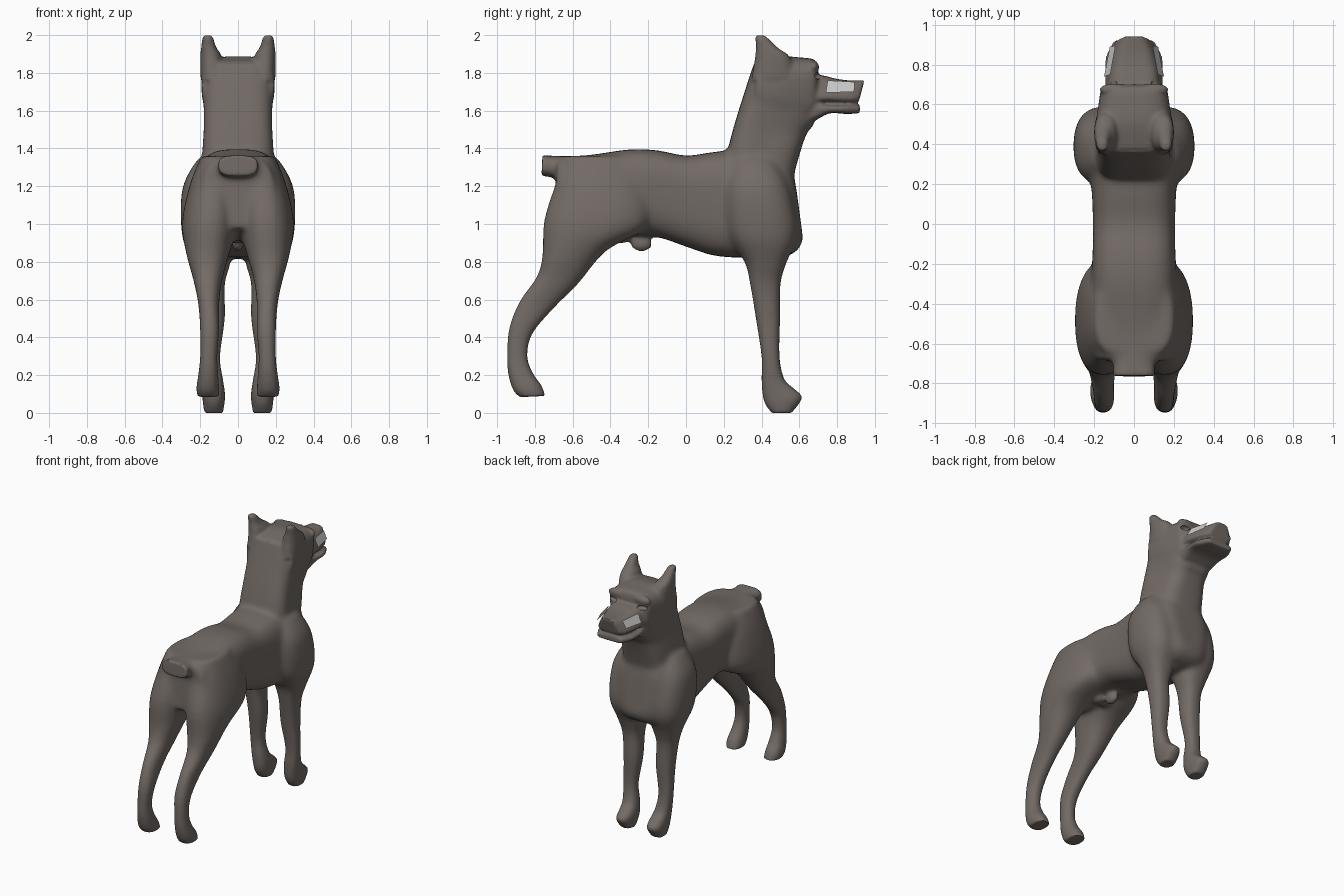
import bpy, bmesh, math
from mathutils import Vector

if "Cube" in bpy.data.objects:
    bpy.data.objects.remove(bpy.data.objects["Cube"])


def smooth_rows(rows, steps=4):
    """Catmull-Rom interpolation of section rows."""
    rows = [Vector(r) for r in rows]
    out = []
    for i in range(len(rows) - 1):
        p0, p1, p2 = rows[max(i - 1, 0)], rows[i], rows[i + 1]
        p3 = rows[min(i + 2, len(rows) - 1)]
        for k in range(steps):
            t = k / steps
            out.append(0.5 * (2 * p1 + (p2 - p0) * t + (2 * p0 - 5 * p1 + 4 * p2 - p3) * t * t
                              + (3 * p1 - p0 - 3 * p2 + p3) * t ** 3))
    return out + [rows[-1]]


def loft(bm, rows, n=2.6, sides=32):
    """Closed loft. Row: (y,z) of edge a, (y,z) of edge b, half width at a, at b, centre x."""
    rings = []
    for ya, za, yb, zb, wa, wb, cx in smooth_rows(rows):
        ring = []
        for i in range(sides):
            t = 2 * math.pi * i / sides
            c, s = math.cos(t), math.sin(t)
            u = math.copysign(abs(c) ** (2 / n), c)
            f = (math.copysign(abs(s) ** (2 / n), s) + 1) / 2
            ring.append(bm.verts.new((cx + u * (wa + (wb - wa) * f),
                                      ya + (yb - ya) * f, za + (zb - za) * f)))
        rings.append(ring)
    faces = [bm.faces.new(rings[0]), bm.faces.new(rings[-1])]
    for r, q in zip(rings, rings[1:]):
        for i in range(sides):
            j = (i + 1) % sides
            faces.append(bm.faces.new((r[i], r[j], q[j], q[i])))
    bmesh.ops.recalc_face_normals(bm, faces=faces)


def centred(rows):
    return [r + (0,) for r in rows]


def sided(rows, side):
    """Rows given with inner and outer x, placed on one side."""
    return [r[:4] + ((r[5] - r[4]) / 2,) * 2 + (side * (r[4] + r[5]) / 2,) for r in rows]


def ball(bm, loc, size):
    vs = bmesh.ops.create_uvsphere(bm, u_segments=20, v_segments=12, radius=1)['verts']
    for v in vs:
        v.co = Vector(a * b for a, b in zip(v.co, size)) + Vector(loc)


def make(name, bm):
    me = bpy.data.meshes.new(name)
    bm.to_mesh(me)
    bm.free()
    ob = bpy.data.objects.new(name, me)
    bpy.context.collection.objects.link(ob)
    return ob


torso = [(-.70, .98, -.68, 1.355, .21, .18), (-.5, .915, -.5, 1.367, .23, .215),
         (-.3, .94, -.3, 1.395, .22, .215), (-.15, .93, -.15, 1.39, .20, .215),
         (0, .88, 0, 1.362, .195, .215), (.15, .832, .15, 1.382, .2, .22),
         (.33, .82, .3, 1.39, .22, .225), (.5, .82, .48, 1.36, .22, .22),
         (.59, .86, .56, 1.28, .17, .17), (.62, .92, .585, 1.18, .09, .1)]
neck = [(.2, 1.22, .555, 1.2, .2, .18), (.222, 1.39, .605, 1.38, .205, .16),
        (.257, 1.53, .64, 1.48, .202, .14), (.31, 1.70, .68, 1.55, .2, .15),
        (.36, 1.85, .66, 1.75, .195, .17)]
skull = [(.36, 1.6, .38, 1.86, .195, .19), (.5, 1.56, .5, 1.887, .19, .195),
         (.6, 1.53, .6, 1.882, .16, .19), (.66, 1.54, .68, 1.87, .14, .18),
         (.69, 1.57, .70, 1.82, .13, .14)]
snout = [(.6, 1.62, .6, 1.80, .14, .12), (.72, 1.643, .72, 1.787, .157, .11),
         (.80, 1.643, .80, 1.768, .15, .095), (.88, 1.643, .87, 1.76, .128, .075),
         (.915, 1.647, .945, 1.762, .10, .05)]
jaw = [(.6, 1.5, .6, 1.66, .12, .13), (.68, 1.545, .68, 1.65, .13, .14),
       (.76, 1.586, .76, 1.63, .14, .15), (.84, 1.583, .84, 1.63, .135, .145),
       (.92, 1.585, .92, 1.63, .10, .10)]
tail = [(-.6, 1.2, -.6, 1.36, .12, .12), (-.68, 1.24, -.68, 1.36, .105, .105),
        (-.765, 1.255, -.76, 1.365, .105, .105)]
ear = [(.345, 1.76, .58, 1.78, .08, .198), (.365, 1.88, .55, 1.885, .085, .2),
       (.37, 1.94, .49, 1.93, .115, .195), (.365, 2.0, .42, 1.998, .135, .187)]
front_leg = [(.25, 1.35, .48, 1.34, 0, .215), (.2, 1.19, .55, 1.19, 0, .295),
             (.22, .95, .59, .95, .01, .298), (.31, .80, .53, .79, .04, .25),
             (.34, .68, .50, .68, .07, .215), (.37, .5, .498, .5, .07, .2),
             (.4, .3, .495, .3, .095, .198), (.4, .18, .52, .18, .08, .19),
             (.405, .1, .57, .13, .07, .187), (.42, .045, .615, .08, .07, .187),
             (.455, -.002, .56, .0, .08, .178)]
hind_leg = [(-.65, 1.36, -.30, 1.36, 0, .195), (-.69, 1.22, -.20, 1.2, 0, .255),
            (-.75, 1.02, -.20, .99, .0, .297), (-.76, .83, -.42, .86, .045, .275),
            (-.79, .72, -.575, .68, .085, .235), (-.88, .59, -.695, .56, .1, .21),
            (-.935, .45, -.813, .42, .1, .2), (-.947, .3, -.84, .3, .11, .2),
            (-.94, .2, -.81, .21, .105, .21), (-.915, .12, -.765, .145, .10, .22),
            (-.88, .083, -.745, .09, .10, .215)]

# Body: overlapping lofts fused into one smooth skin
bm = bmesh.new()
for rows, n in ((torso, 3.2), (neck, 3.6), (skull, 3.2), (snout, 4.5), (jaw, 4), (tail, 3)):
    loft(bm, centred(rows), n)
for side in (-1, 1):
    loft(bm, sided(ear, side), 2.3)
    loft(bm, sided(front_leg, side), 2.4)
    loft(bm, sided(hind_leg, side), 2.3)
    ball(bm, (side * .1, .675, 1.83), (.075, .03, .035))     # brow
    ball(bm, (side * .03, -.345, .925), (.035, .05, .035))   # underside bumps
ball(bm, (0, -.235, .893), (.035, .065, .045))
body = make("dog_body", bm)

bpy.context.view_layer.objects.active = body
body.select_set(True)
m = body.modifiers.new("fuse", 'REMESH')
m.mode, m.voxel_size = 'VOXEL', .01
bpy.ops.object.modifier_apply(modifier=m.name)

# Shoulders, hips and neck root are blended more strongly than the rest
trunk = body.vertex_groups.new(name="trunk")
for v in body.data.vertices:
    y, z = v.co.y, v.co.z
    w = min(1, max(0, (z - .75) / .1)) * min(1, max(0, (1.75 - z) / .1))
    w *= min(1, max(0, (.66 - y) / .06)) * min(1, max(0, (y + .75) / .08))
    if w > 0:
        trunk.add([v.index], w, 'REPLACE')

# Eye sockets, cut from the skin
bm = bmesh.new()
for side in (-1, 1):
    ball(bm, (side * .13, .705, 1.785), (.045, .03, .018))
cutter = make("eye_socket_cutter", bm)
cutter.hide_render = True

m = body.modifiers.new("blend", 'SMOOTH')
m.factor, m.iterations, m.vertex_group = .5, 45, "trunk"
m = body.modifiers.new("relax", 'SMOOTH')
m.factor, m.iterations = .5, 6
m = body.modifiers.new("eyes", 'BOOLEAN')
m.operation, m.object, m.solver = 'DIFFERENCE', cutter, 'EXACT'
for m in list(body.modifiers):
    bpy.ops.object.modifier_apply(modifier=m.name)
bpy.data.objects.remove(cutter)
bpy.ops.object.shade_smooth_by_angle(angle=math.radians(50))
coat = bpy.data.materials.new("coat")
coat.diffuse_color = (.17, .145, .13, 1)
coat.use_nodes = True
coat.node_tree.nodes["Principled BSDF"].inputs["Base Color"].default_value = coat.diffuse_color
body.data.materials.append(coat)

# Pale patches on the sides of the snout
pale = bpy.data.materials.new("pale_grey")
pale.diffuse_color = (.6, .6, .6, 1)
pale.use_nodes = True
pale.node_tree.nodes["Principled BSDF"].inputs["Base Color"].default_value = pale.diffuse_color
bm = bmesh.new()
for side in (-1, 1):
    pts = [(.15, .74, 1.695), (.121, .89, 1.70), (.093, .893, 1.752), (.119, .75, 1.76)]
    vs = [bm.verts.new((side * x, y, z)) for x, y, z in pts]
    bm.faces.new(vs if side > 0 else vs[::-1])
make("snout_patches", bm).data.materials.append(pale)
